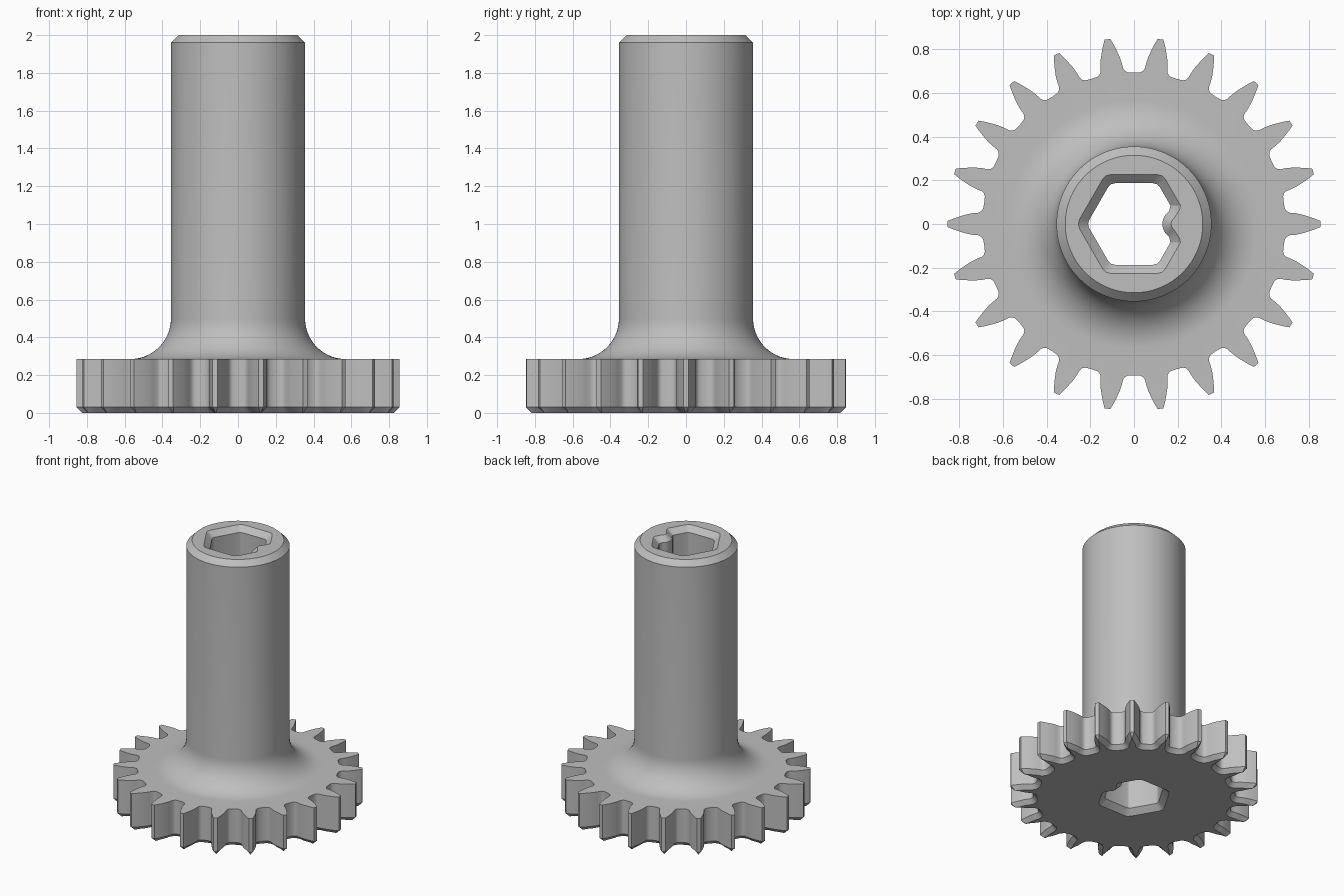
import bpy
import bmesh
from math import radians, sin, cos, tan, pi

TEETH = 22
GEAR_TOP = 0.285
CHAMFER = 0.03

cube = bpy.data.objects.get("Cube")
if cube:
    bpy.data.objects.remove(cube, do_unlink=True)

# Half tooth outlines, tip to root: (radius, degrees from the tooth axis)
FULL = [(0.855, 0.9), (0.83, 1.65), (0.80, 2.45), (0.77, 3.25), (0.742, 3.8),
        (0.715, 4.15), (0.702, 4.8), (0.695, 5.8)]
INSET = [(0.825, 0.15), (0.81, 0.22), (0.789, 0.45), (0.762, 1.13), (0.737, 1.55),
         (0.706, 1.9), (0.681, 3.2), (0.667, 5.2)]


def gear_polar(half, root):
    """Polar outline of the whole gear, one root point between teeth."""
    pitch = 360 / TEETH
    tooth = [(r, -a) for r, a in reversed(half)] + half + [(root, pitch / 2)]
    return [(r, radians(a + pitch * i)) for i in range(TEETH) for r, a in tooth]


def to_xy(polar):
    return [(r * cos(a), r * sin(a)) for r, a in polar]


def hole_outline(grow):
    """Hexagon with softened corners and a round key rib at the +x corner."""
    corner = (0.187 + grow) / cos(pi / 6)
    rib = 0.07 - grow
    hexagon = [(corner * cos(k * pi / 3), corner * sin(k * pi / 3)) for k in range(7)]
    arc = [radians(a) for a in range(-54, 55, 12)]
    edge_x = corner - 0.085 * tan(pi / 6)
    points = [(0.2 - rib * cos(a), rib * sin(a)) for a in arc]
    points += [(edge_x - 0.004, 0.066), (edge_x, 0.085)]
    for k in range(1, 6):
        x, y = hexagon[k]
        before, after = hexagon[k - 1], hexagon[k + 1]
        near = (x + (before[0] - x) * 0.1, y + (before[1] - y) * 0.1)
        far = (x + (after[0] - x) * 0.1, y + (after[1] - y) * 0.1)
        middle = ((near[0] + far[0] + 2 * x) / 4, (near[1] + far[1] + 2 * y) / 4)
        points += [near, middle, far]
    return points + [(edge_x, -0.085), (edge_x - 0.004, -0.066)]


bm = bmesh.new()


def add_ring(points, z):
    return [bm.verts.new((x, y, z)) for x, y in points]


def loft(rings):
    for low, high in zip(rings, rings[1:]):
        n = len(low)
        for i in range(n):
            j = (i + 1) % n
            bm.faces.new((low[i], low[j], high[j], high[i]))


def cap(*rings):
    """Fill the flat area between an outer and an inner ring."""
    edges = []
    for ring in rings:
        for a, b in zip(ring, ring[1:] + ring[:1]):
            edges.append(bm.edges.get((a, b)) or bm.edges.new((a, b)))
    bmesh.ops.triangle_fill(bm, use_beauty=True, use_dissolve=False, edges=edges)


# Gear rim with a chamfered underside
outline = gear_polar(FULL, 0.693)
outer = [add_ring(to_xy(gear_polar(INSET, 0.664)), 0),
         add_ring(to_xy(outline), CHAMFER),
         add_ring(to_xy(outline), GEAR_TOP)]

# Fillet sweeping up into the shaft, then the chamfered shaft end
steps = 14
profile = [(0.57 - 0.215 * sin(t), 0.5 - 0.215 * cos(t))
           for t in (pi / 2 * i / steps for i in range(steps + 1))]
profile += [(0.355, 1.96), (0.315, 2.0)]
for radius, z in profile:
    outer.append(add_ring(to_xy([(radius, a) for _, a in outline]), z))
loft(outer)

# Hexagonal bore, flared at both ends
flare = 0.04
bore = [add_ring(hole_outline(flare), 0), add_ring(hole_outline(0), flare),
        add_ring(hole_outline(0), 2 - flare), add_ring(hole_outline(flare), 2)]
loft(bore)

# Flat ends
cap(outer[0], bore[0])
cap(outer[-1], bore[-1])
bmesh.ops.recalc_face_normals(bm, faces=bm.faces[:])

mesh = bpy.data.meshes.new("gear_shaft")
bm.to_mesh(mesh)
bm.free()
gear = bpy.data.objects.new("gear_shaft", mesh)
bpy.context.collection.objects.link(gear)

# Plain grey
grey = bpy.data.materials.new("plain_grey")
grey.use_nodes = True
color = (0.52, 0.52, 0.52, 1)
grey.diffuse_color = color
grey.node_tree.nodes["Principled BSDF"].inputs["Base Color"].default_value = color
mesh.materials.append(grey)

bpy.ops.object.select_all(action='DESELECT')
gear.select_set(True)
bpy.context.view_layer.objects.active = gear
bpy.ops.object.shade_smooth_by_angle(angle=radians(28))
